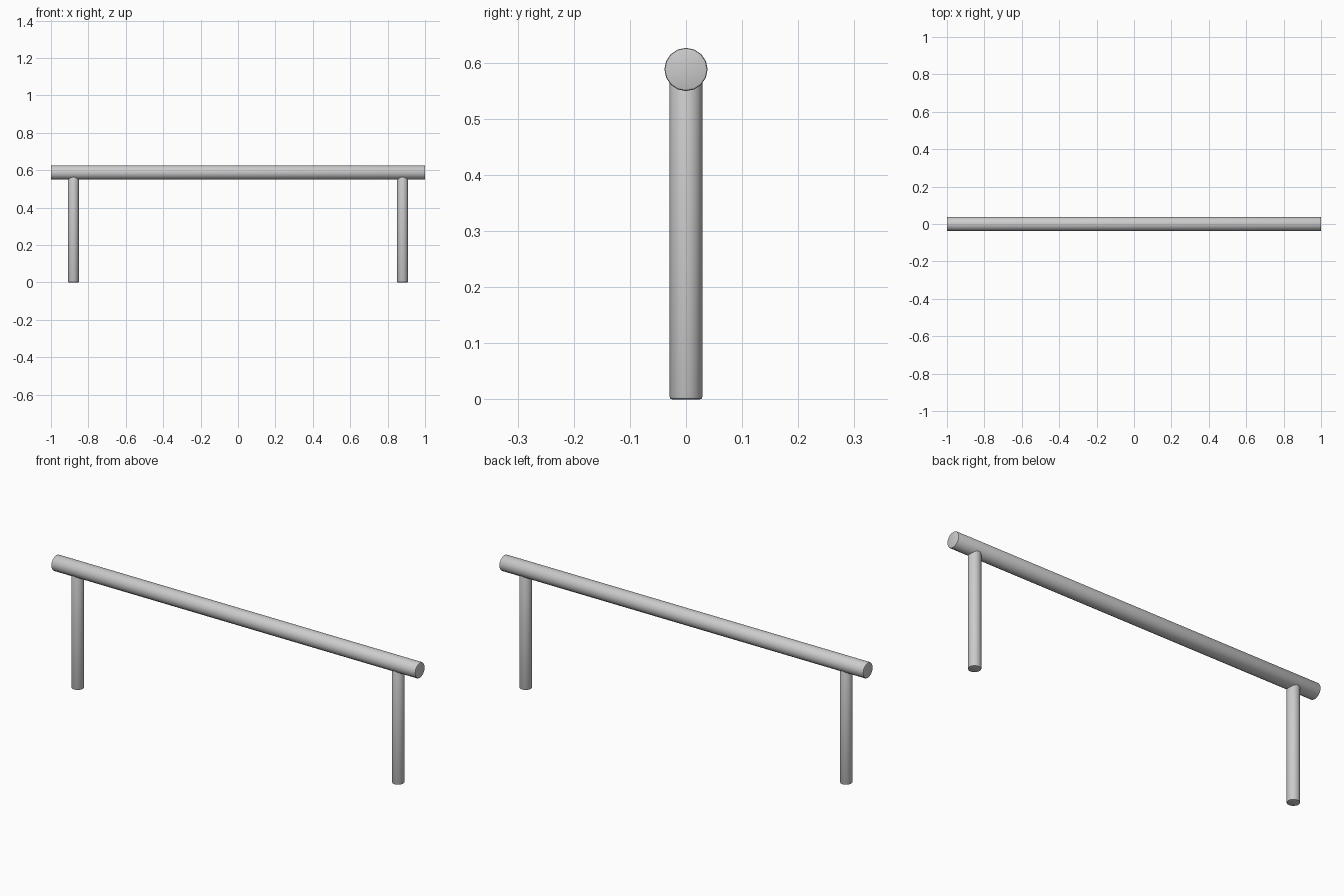
import bpy
from math import pi

if "Cube" in bpy.data.objects:
    bpy.data.objects.remove(bpy.data.objects["Cube"])


def rod(name, radius, length, location, rotation=(0, 0, 0), sides=16, bevel=0.004):
    """Round bar with slightly softened end rims."""
    bpy.ops.mesh.primitive_cylinder_add(vertices=sides, radius=radius, depth=length,
                                        location=location, rotation=rotation)
    obj = bpy.context.object
    obj.name = name
    mod = obj.modifiers.new("soft_rims", 'BEVEL')
    mod.width = bevel
    mod.segments = 2
    mod.limit_method = 'ANGLE'
    mod.angle_limit = pi / 3
    bpy.ops.object.modifier_apply(modifier=mod.name)
    bpy.ops.object.shade_smooth_by_angle(angle=pi / 5)
    return obj


# Horizontal rail
rod("rail", 0.0385, 2.0, (0, 0, 0.588), (0, pi / 2, 0))

# Two upright posts, tops sunk into the rail
POST_TOP = 0.585
for side, x in (("left", -0.88), ("right", 0.88)):
    rod(side + "_post", 0.029, POST_TOP, (x, 0, POST_TOP / 2), sides=24)
